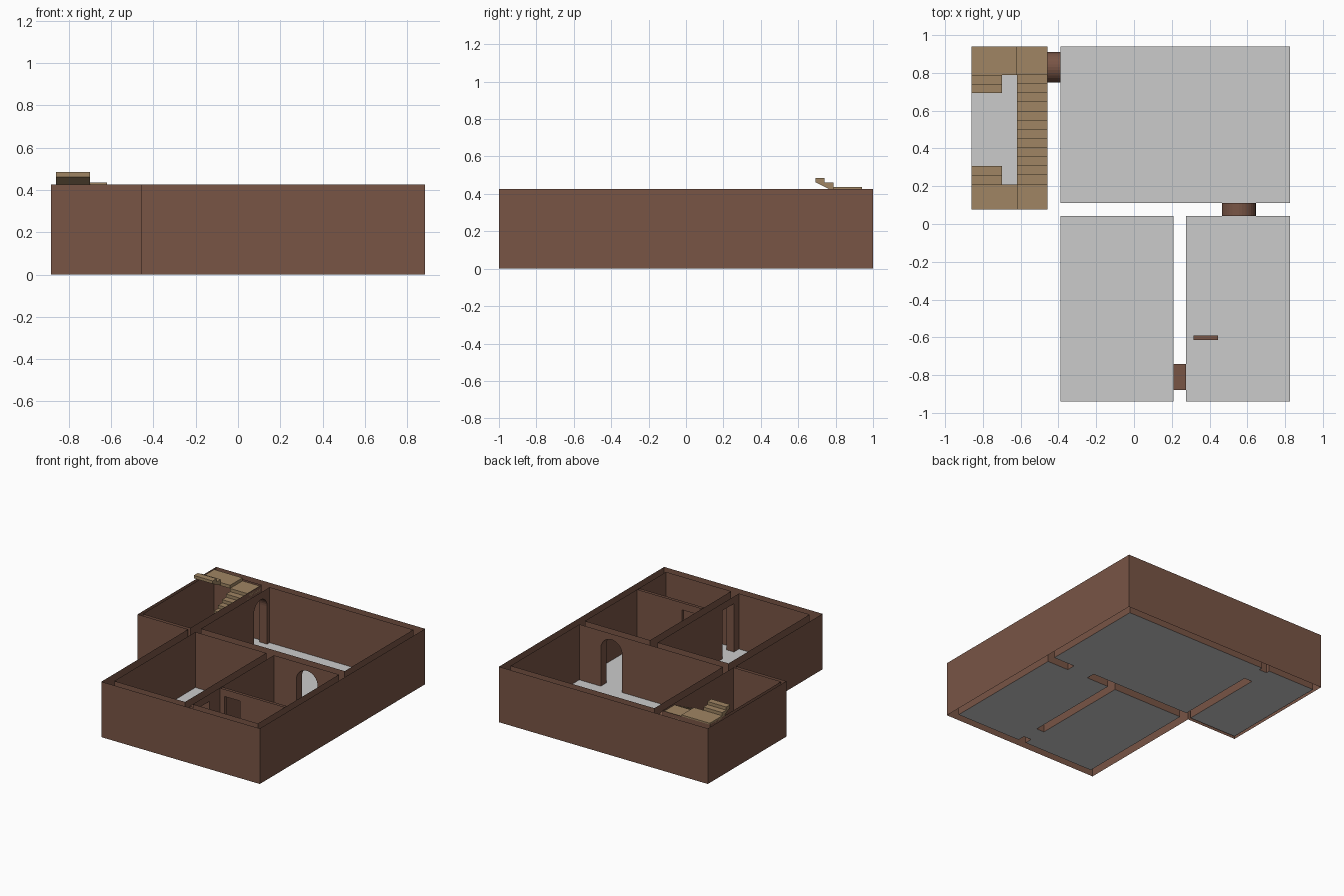
import bpy, math
from mathutils import Vector

if "Cube" in bpy.data.objects:
    bpy.data.objects.remove(bpy.data.objects["Cube"])

H = 0.425          # wall height
ARCH, FLAT = 0.29, 0.37   # arch spring line, flat door head
R, T = 0.0242, 0.0483     # stair riser and tread


def material(name, rgb):
    m = bpy.data.materials.new(name)
    m.diffuse_color = (*rgb, 1)
    m.use_nodes = True
    m.node_tree.nodes["Principled BSDF"].inputs["Base Color"].default_value = m.diffuse_color
    return m


BROWN = material("brown_wall", (0.19, 0.09, 0.06))
TAN = material("tan_stair", (0.35, 0.235, 0.125))


def mesh_object(name, faces, mat=None):
    """Make an object from a list of faces, each a list of points."""
    verts, polys = [], []
    for f in faces:
        polys.append(range(len(verts), len(verts) + len(f)))
        verts += f
    me = bpy.data.meshes.new(name)
    me.from_pydata(verts, [], [list(p) for p in polys])
    ob = bpy.data.objects.new(name, me)
    bpy.context.collection.objects.link(ob)
    if mat:
        me.materials.append(mat)
    return ob


def door_outline(a, b, arched):
    """Door profile as (distance, height) from foot a to foot b."""
    if not arched:
        return [(a, 0), (a, FLAT), (b, FLAT), (b, 0)]
    c, r = (a + b) / 2, (a - b) / 2
    arc = [(c + r * math.cos(t), ARCH + abs(r) * math.sin(t))
           for t in (math.pi * i / 16 for i in range(17))]
    return [(a, 0)] + arc + [(b, 0)]


def panel(p, q, door=None):
    """Vertical wall face from p to q, facing right of travel."""
    p, q = Vector(p), Vector(q)
    length, d = (q - p).length, (q - p).normalized()
    prof = [(0, 0)]
    if door:
        axis = 0 if abs(d.x) > 0.5 else 1
        a, b = sorted(abs(v - p[axis]) for v in door[:2])
        prof += door_outline(a, b, door[2])
    prof += [(length, 0), (length, H), (0, H)]
    return [(p.x + d.x * u, p.y + d.y * u, z) for u, z in prof]


def ring(points, doors={}):
    n = len(points)
    return [panel(points[i], points[(i + 1) % n], doors.get(i)) for i in range(n)]


def room(name, x0, x1, y0, y1, doors):
    # sides: 0 left, 1 back, 2 right, 3 front
    pts = [(x0, y0), (x0, y1), (x1, y1), (x1, y0)]
    mesh_object(name + "_walls", ring(pts, doors), BROWN)
    floor(name + "_floor", x0, x1, y0, y1)


def floor(name, x0, x1, y0, y1):
    mesh_object(name, [[(x0, y0, 0), (x1, y0, 0), (x1, y1, 0), (x0, y1, 0)]])


def reveal(name, door, lo, hi, along_x):
    """Jambs and head lining a doorway between two wall faces."""
    prof = door_outline(*door)
    pt = (lambda u, v, z: (u, v, z)) if along_x else (lambda u, v, z: (v, u, z))
    faces = [[pt(a[0], lo, a[1]), pt(a[0], hi, a[1]), pt(b[0], hi, b[1]), pt(b[0], lo, b[1])]
             for a, b in zip(prof, prof[1:])]
    mesh_object(name, faces, BROWN)


# Outer shell, open at top and bottom
mesh_object("outer_walls", ring([(-0.457, -1), (0.885, -1), (0.885, 1), (-0.885, 1),
                                 (-0.885, 0.05), (-0.457, 0.05)]), BROWN)

# Rooms and their doorways
stair_door = (0.75, 0.91, True)
hall_door = (0.465, 0.645, True)
side_door = (-0.88, -0.74, False)
closet_door = (0.315, 0.445, False)
room("hall", -0.39, 0.827, 0.11, 0.94, {0: stair_door, 3: hall_door})
room("left_room", -0.39, 0.21, -0.94, 0.042, {2: side_door})
room("right_room", 0.275, 0.827, -0.94, 0.042, {0: side_door, 1: hall_door})
room("stairwell", -0.86, -0.457, 0.077, 0.94, {2: stair_door})
reveal("stair_doorway", stair_door, -0.457, -0.39, False)
reveal("hall_doorway", hall_door, 0.042, 0.11, True)
reveal("side_doorway", side_door, 0.21, 0.275, False)
floor("stair_threshold", -0.457, -0.39, 0.75, 0.91)
floor("hall_threshold", 0.465, 0.645, 0.042, 0.11)
floor("side_threshold", 0.21, 0.275, -0.88, -0.74)

# Thin partition with its door
mesh_object("partition", [panel((0.827, -0.59), (0.275, -0.59), closet_door),
                          panel((0.275, -0.613), (0.827, -0.613), closet_door)], BROWN)
reveal("partition_doorway", closet_door, -0.613, -0.59, True)


def prism(name, prof, x0, x1):
    """Solid from a (y, z) profile running from x0 to x1."""
    n = len(prof)
    faces = [[(x0, y, z) for y, z in prof], [(x1, y, z) for y, z in reversed(prof)]]
    for i in range(n):
        a, b = prof[i], prof[(i + 1) % n]
        faces.append([(x0, *a), (x0, *b), (x1, *b), (x1, *a)])
    mesh_object(name, faces, TAN)


def flight(name, x0, x1, y, z, steps, way):
    """Flight climbing from edge y at level z, with a sloping underside."""
    prof = []
    for i in range(steps):
        prof += [(y + way * T * i, z + R * (i + 1 - (i == 0))),
                 (y + way * T * i, z + R * (i + 1)),
                 (y + way * T * (i + 1), z + R * (i + 1))]
    prof = prof[:1] + prof[1:]
    end = y + way * T * steps
    prof += [(end, max(0, z + R * steps - 0.022)), (y, max(0, z - 0.022))]
    prism(name, prof, x0, x1)


def landing(name, x0, x1, y0, y1, top):
    prism(name, [(y0, top - R), (y1, top - R), (y1, top), (y0, top)], x0, x1)


# Staircase: two steps, winding landing, long flight, landing, two steps
Y0, Y1 = 0.21, 0.21 + 12 * T
flight("lower_steps", -0.86, -0.70, Y0 + 2 * T, 0, 2, -1)
landing("front_landing_low", -0.86, -0.62, 0.077, Y0, 3 * R)
landing("front_landing_high", -0.62, -0.457, 0.077, Y0, 4 * R)
flight("main_flight", -0.62, -0.457, Y0, 4 * R, 12, 1)
landing("back_landing_low", -0.62, -0.457, Y1, 0.94, 17 * R)
landing("back_landing_high", -0.86, -0.62, Y1, 0.94, 18 * R)
flight("upper_steps", -0.86, -0.70, Y1, 18 * R, 2, -1)
